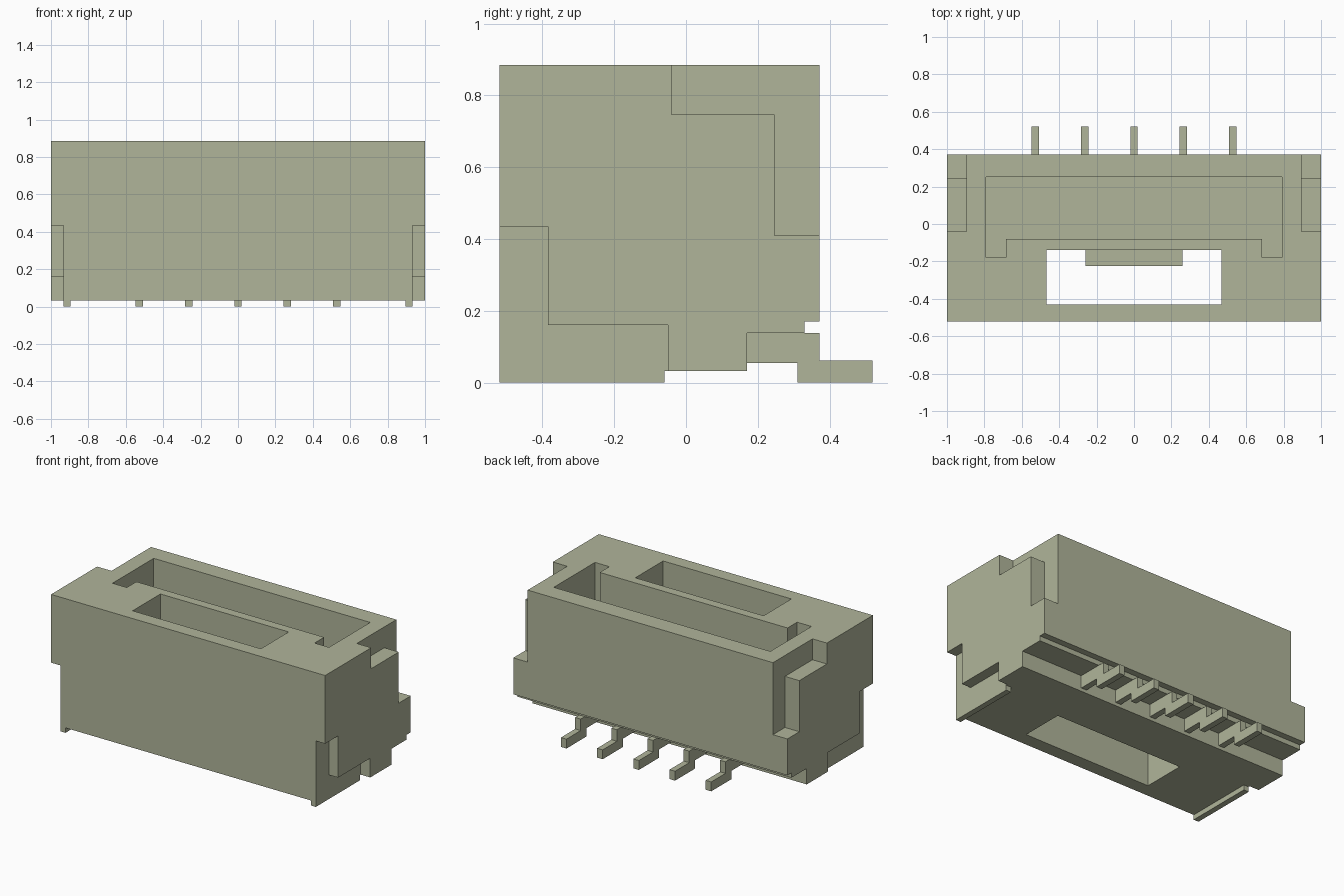
import bpy, bmesh

cube = bpy.data.objects.get("Cube")
if cube:
    bpy.data.objects.remove(cube, do_unlink=True)

# Single flat colour
mat = bpy.data.materials.new("beige_plastic")
mat.use_nodes = True
colour = (0.434, 0.462, 0.323, 1.0)
mat.diffuse_color = colour
mat.node_tree.nodes["Principled BSDF"].inputs["Base Color"].default_value = colour


def prism(name, profile, lo, hi, axis="x"):
    """Extrude a flat outline: (y, z) along x, or (x, y) along z."""
    def place(p, t):
        return (t, p[0], p[1]) if axis == "x" else (p[0], p[1], t)
    bm = bmesh.new()
    a = [bm.verts.new(place(p, lo)) for p in profile]
    b = [bm.verts.new(place(p, hi)) for p in profile]
    bm.faces.new(a)
    bm.faces.new(b[::-1])
    n = len(profile)
    for i in range(n):
        j = (i + 1) % n
        bm.faces.new((a[j], a[i], b[i], b[j]))
    bmesh.ops.recalc_face_normals(bm, faces=bm.faces)
    mesh = bpy.data.meshes.new(name)
    bm.to_mesh(mesh)
    bm.free()
    mesh.materials.append(mat)
    obj = bpy.data.objects.new(name, mesh)
    bpy.context.collection.objects.link(obj)
    return obj


def rect(x0, x1, y0, y1):
    return [(x0, y0), (x1, y0), (x1, y1), (x0, y1)]


def cut(target, cutter):
    cutter.hide_render = True
    mod = target.modifiers.new("cut", "BOOLEAN")
    mod.operation = "DIFFERENCE"
    mod.solver = "EXACT"
    mod.object = cutter
    bpy.context.view_layer.objects.active = target
    bpy.ops.object.modifier_apply(modifier=mod.name)
    bpy.data.objects.remove(cutter, do_unlink=True)


# Housing with the stepped underside at the back
housing = prism("housing", [(-0.52, 0.033), (0.17, 0.033), (0.17, 0.138), (0.33, 0.138),
                            (0.33, 0.17), (0.372, 0.17), (0.372, 0.885), (-0.52, 0.885)], -1, 1)

# Mating slot, with a narrow keyway at each end
cut(housing, prism("slot_cutter", [(-0.79, -0.18), (-0.685, -0.18), (-0.685, -0.08),
                                   (0.685, -0.08), (0.685, -0.18), (0.79, -0.18),
                                   (0.79, 0.25), (-0.79, 0.25)], 0.2, 1, "z"))

# Latch window, open from top to bottom
cut(housing, prism("window_cutter", rect(-0.468, 0.468, -0.43, -0.14), -0.1, 1, "z"))

upper_step = [(-0.04, 1), (-0.04, 0.747), (0.247, 0.747), (0.247, 0.41), (0.5, 0.41), (0.5, 1)]
lower_step = [(-0.7, -0.1), (-0.05, -0.1), (-0.05, 0.16), (-0.385, 0.16),
              (-0.385, 0.435), (-0.7, 0.435)]
tab_outline = [(-0.52, 0), (-0.06, 0), (-0.06, 0.16), (-0.385, 0.16),
               (-0.385, 0.435), (-0.52, 0.435)]

# End recesses and solder tabs on both sides
for side, s in (("left", 1), ("right", -1)):
    cut(housing, prism("upper_cutter", upper_step, s * 0.895, s * 1.1))
    cut(housing, prism("lower_cutter", lower_step, s * 0.93, s * 1.1))
    prism(side + "_solder_tab", tab_outline, s * 0.895, s * 0.932)

# Latch ledge on the rear wall of the window
prism("latch_ledge", rect(-0.26, 0.26, -0.225, -0.13), 0.36, 0.55, "z")

# Row of bent contact pins
pin = [(0.12, 0.055), (0.31, 0.055), (0.31, 0), (0.52, 0), (0.52, 0.062),
       (0.372, 0.062), (0.372, 0.138), (0.12, 0.138)]
for i in range(5):
    x = (i - 2) * 0.264
    prism("contact_pin_%d" % (i + 1), pin, x - 0.02, x + 0.02)
